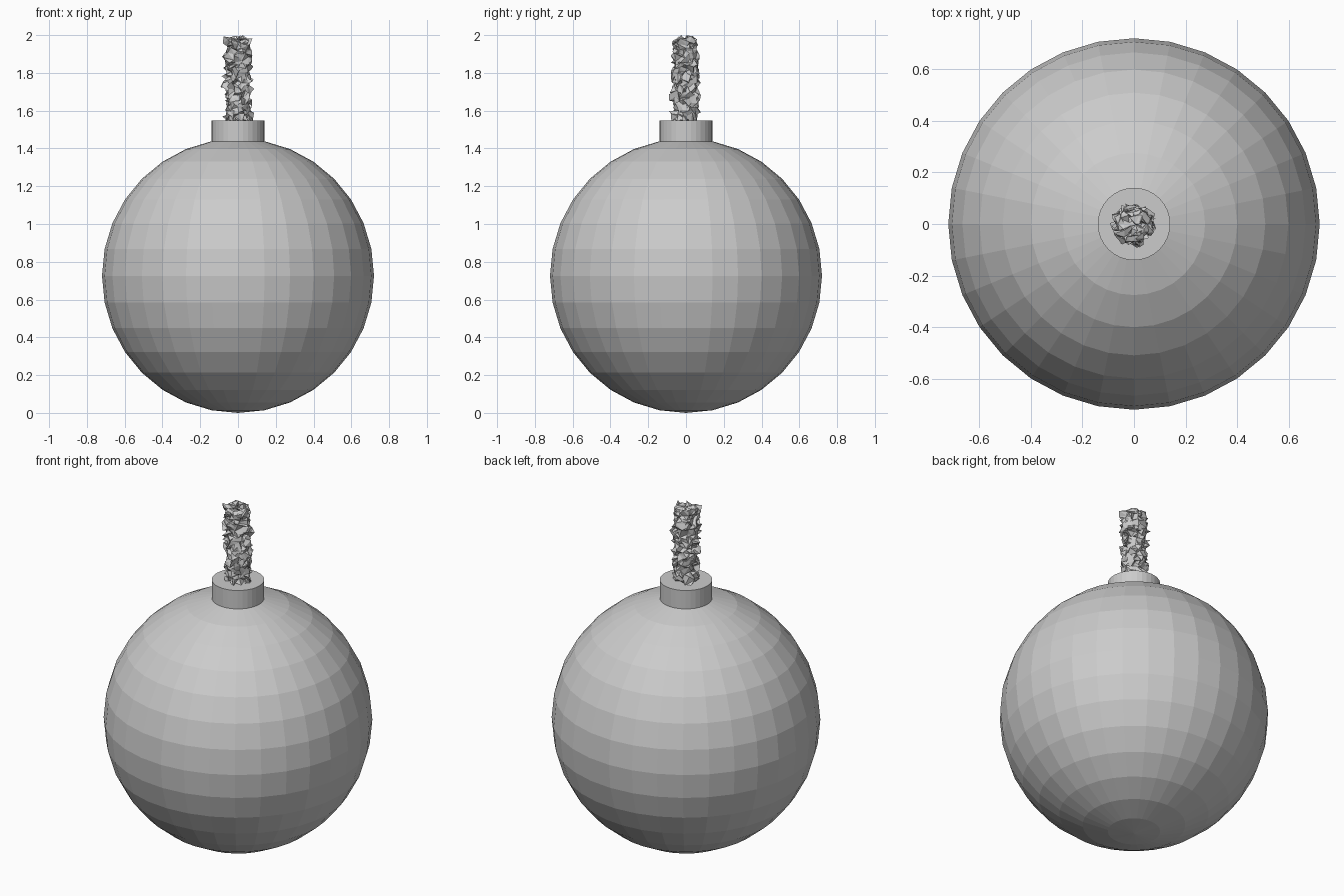
import bpy, bmesh, math, random
from mathutils import Vector

if "Cube" in bpy.data.objects:
    bpy.data.objects.remove(bpy.data.objects["Cube"])

random.seed(7)
SIDES = 32
R, RZ, CZ = 0.72, 0.726, 0.726


def lathe(bm, profile, sides):
    """Revolve (radius, z) points about z; radius 0 makes a pole."""
    rings = []
    for r, z in profile:
        if r < 1e-5:
            rings.append([bm.verts.new((0, 0, z))] * sides)
        else:
            rings.append([bm.verts.new((r * math.cos(2 * math.pi * i / sides),
                                        r * math.sin(2 * math.pi * i / sides), z))
                          for i in range(sides)])
    for a, b in zip(rings, rings[1:]):
        for i in range(sides):
            j = (i + 1) % sides
            bm.faces.new(list(dict.fromkeys((a[i], a[j], b[j], b[i]))))


def finish(name, bm):
    bmesh.ops.recalc_face_normals(bm, faces=bm.faces[:])
    mesh = bpy.data.meshes.new(name)
    bm.to_mesh(mesh)
    bm.free()
    obj = bpy.data.objects.new(name, mesh)
    bpy.context.collection.objects.link(obj)
    return obj


# Ball with the neck extruded from its top ring
bm = bmesh.new()
profile = [(R * math.sin(math.pi * k / 16), CZ - RZ * math.cos(math.pi * k / 16))
           for k in range(16)]
profile += [(profile[-1][0], 1.547), (0, 1.547)]
lathe(bm, profile, SIDES)
finish("ball_and_neck", bm)

# Frayed fuse: a finely divided cylinder with randomly scattered vertices
bm = bmesh.new()
FR, Z0, Z1, ROWS = 0.062, 1.55, 1.98, 26
profile = [(0, Z0), (FR / 2, Z0)]
profile += [(FR, Z0 + (Z1 - Z0) * k / ROWS) for k in range(ROWS + 1)]
profile += [(FR * 0.66, Z1), (FR * 0.33, Z1), (0, Z1)]
lathe(bm, profile, 20)
bmesh.ops.recalc_face_normals(bm, faces=bm.faces[:])
for v in bm.verts:
    d = Vector([random.gauss(0, 1) for _ in range(3)]).normalized()
    v.co += d * random.uniform(0, 0.033)
    v.co.z = min(v.co.z, 2.0)
max(bm.verts, key=lambda v: v.co.z).co.z = 2.0
bmesh.ops.triangulate(bm, faces=bm.faces[:])
mesh = bpy.data.meshes.new("fuse")
bm.to_mesh(mesh)
bm.free()
bpy.context.collection.objects.link(bpy.data.objects.new("fuse", mesh))
